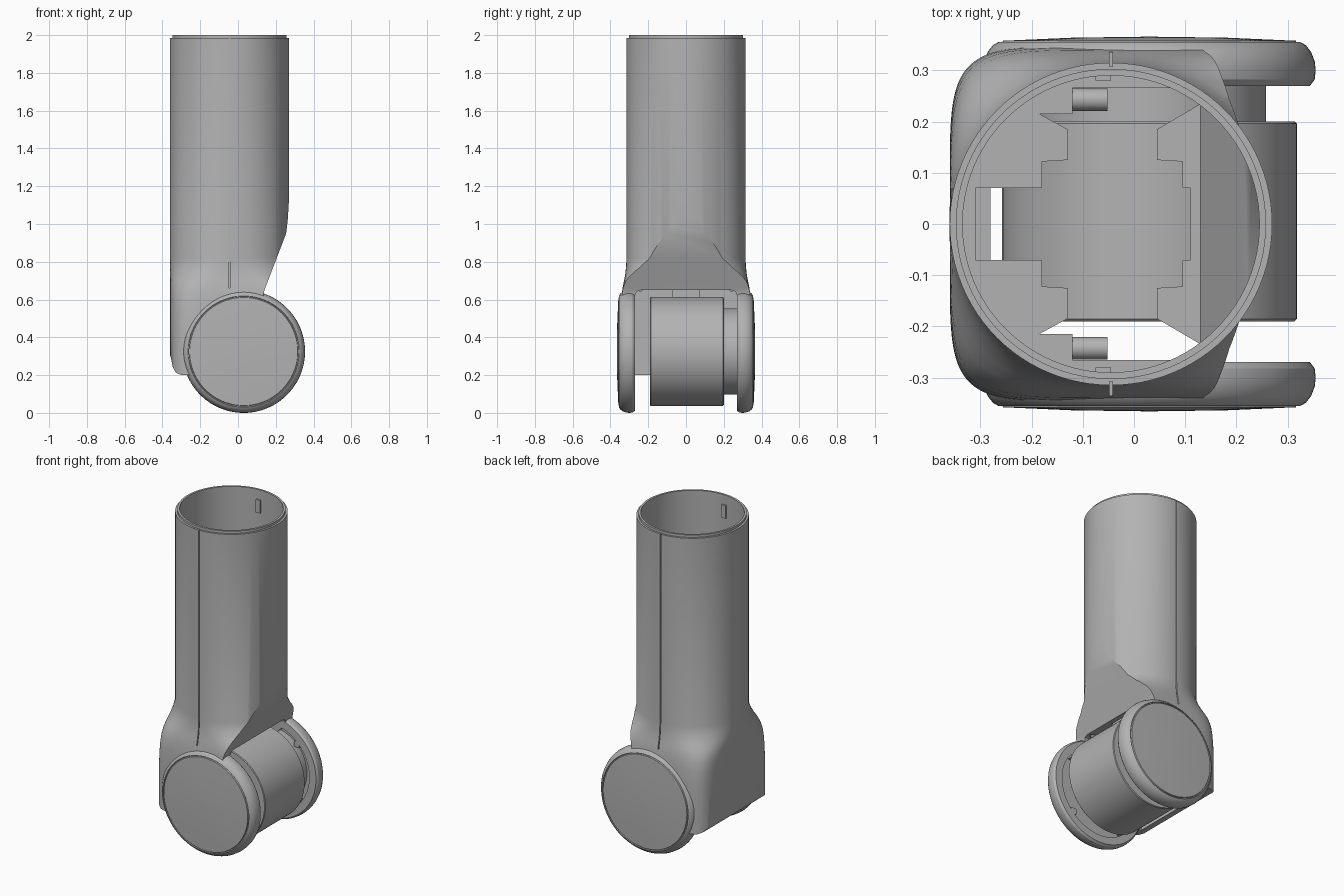
import bpy, bmesh, math
from mathutils import Vector

cube = bpy.data.objects.get("Cube")
if cube:
    bpy.data.objects.remove(cube, do_unlink=True)

GREY = (0.45, 0.45, 0.45, 1)
grey = bpy.data.materials.new("plain grey")
grey.use_nodes = True
grey.diffuse_color = GREY
grey.node_tree.nodes["Principled BSDF"].inputs["Base Color"].default_value = GREY

TUBE_X, TUBE_R, BORE_R = -0.045, 0.315, 0.29
JOINT_X, JOINT_Z = 0.03, 0.325
LEFT_X = -0.36


def finish(name, bm):
    bmesh.ops.recalc_face_normals(bm, faces=bm.faces)
    mesh = bpy.data.meshes.new(name)
    bm.to_mesh(mesh)
    bm.free()
    mesh.materials.append(grey)
    ob = bpy.data.objects.new(name, mesh)
    bpy.context.collection.objects.link(ob)
    return ob


def loft(name, rings, closed=False):
    """Skin a list of rings; cap the ends, or join last to first."""
    bm = bmesh.new()
    rows = [[bm.verts.new(p) for p in ring] for ring in rings]
    n = len(rows[0])
    pairs = list(zip(rows, rows[1:]))
    if closed:
        pairs.append((rows[-1], rows[0]))
    for a, b in pairs:
        for i in range(n):
            j = (i + 1) % n
            bm.faces.new((a[i], a[j], b[j], b[i]))
    if not closed:
        bm.faces.new(rows[0])
        bm.faces.new(rows[-1])
    return finish(name, bm)


def prism(name, pts, axis, lo, hi):
    """Extrude a 2D outline along an axis."""
    place = {"x": lambda p, d: (d, p[0], p[1]),
             "y": lambda p, d: (p[0], d, p[1]),
             "z": lambda p, d: (p[0], p[1], d)}[axis]
    return loft(name, [[place(p, d) for p in pts] for d in (lo, hi)])


def box(name, lo, hi):
    rect = [(lo[0], lo[1]), (hi[0], lo[1]), (hi[0], hi[1]), (lo[0], hi[1])]
    return prism(name, rect, "z", lo[2], hi[2])


def circle(cx, cy, r, n=96):
    return [(cx + r * math.cos(2 * math.pi * i / n),
             cy + r * math.sin(2 * math.pi * i / n)) for i in range(n)]


def joint_lathe(name, profile, side=1):
    """Turn (radius, y) pairs around the joint axis."""
    rings = [[(x, side * y, z) for x, z in circle(JOINT_X, JOINT_Z, r)]
             for r, y in profile]
    return loft(name, rings)


def section(z, t):
    """Round tube section (t=0) swelling to a rounded box (t=1)."""
    a = TUBE_R + t * 0.045
    b = TUBE_R + t * 0.033
    e = 2 / (2 + 4 * t)
    ring = []
    for i in range(96):
        ang = 2 * math.pi * i / 96
        c, s = math.cos(ang), math.sin(ang)
        ring.append((LEFT_X + a + a * math.copysign(abs(c) ** e, c),
                     b * math.copysign(abs(s) ** e, s), z))
    return ring


def boolean(ob, other, op="DIFFERENCE"):
    mod = ob.modifiers.new("cut", "BOOLEAN")
    mod.operation, mod.object, mod.solver = op, other, "EXACT"
    bpy.context.view_layer.objects.active = ob
    bpy.ops.object.modifier_apply(modifier=mod.name)
    bpy.data.objects.remove(other, do_unlink=True)


# Outer shell: swelling loft trimmed by its side outline
stations = [(0.1, 1), (0.45, 1), (0.52, 0.96), (0.58, 0.88), (0.63, 0.76),
            (0.67, 0.58), (0.7, 0.4), (0.73, 0.22), (0.77, 0.08), (0.82, 0), (1.985, 0)]
body = loft("arm_shell", [section(z, t) for z, t in stations])
outline = [(-0.4, 2.1), (-0.37, 0.34), (-0.355, 0.29), (-0.345, 0.24), (-0.328, 0.212),
           (-0.3, 0.2), (-0.25, 0.2), (-0.02, 0.18), (0.03, 0.5), (0.13, 0.6),
           (0.14, 0.65), (0.255, 0.95), (0.264, 1.03), (0.274, 1.2), (0.274, 2.1)]
boolean(body, prism("outline", outline, "y", -0.5, 0.5), "INTERSECT")

# Hollow bore following the slanted wall
bore = prism("bore", circle(TUBE_X, 0, BORE_R), "z", 0.69, 2.1)
inner = [(-0.4, 0.5), (0.06, 0.5), (0.225, 0.95), (0.246, 1.2), (0.246, 2.2), (-0.4, 2.2)]
boolean(bore, prism("inner", inner, "y", -0.5, 0.5), "INTERSECT")
boolean(body, bore)

# Fork gap with rounded upper corners
arch = [(-0.27, -0.1), (0.27, -0.1), (0.27, 0.62), (0.262, 0.642), (0.24, 0.65),
        (-0.24, 0.65), (-0.262, 0.642), (-0.27, 0.62)]
boolean(body, prism("gap", arch, "x", -0.28, 0.6))

# Stepped opening through the floor
half = [(-0.31, 0.07), (-0.18, 0.07), (-0.18, 0.122), (-0.13, 0.125), (-0.13, 0.185),
        (-0.185, 0.215), (-0.12, 0.215), (-0.12, 0.266), (0.09, 0.266), (0.13, 0.235),
        (0.045, 0.185), (0.045, 0.125), (0.095, 0.122), (0.095, 0.07), (0.11, 0.07)]
opening = half + [(x, -y) for x, y in reversed(half)]
boolean(body, prism("opening", opening, "z", 0.6, 0.75))

# Seam grooves down the front and back
for s in (-1, 1):
    ys = sorted((s * 0.308, s * 0.5))
    boolean(body, box("seam", (TUBE_X - 0.003, ys[0], 0.66), (TUBE_X + 0.003, ys[1], 2.1)))

# Raised lip on the open end
lip = [(0.303, 1.97), (0.303, 2.0), (BORE_R, 2.0), (BORE_R, 1.97)]
rim = loft("top_lip", [[(x, y, z) for x, y in circle(TUBE_X, 0, r)] for r, z in lip], True)

# Round cheeks with grooved cap and recessed inner face
cheek = [(0.002, 0.366), (0.15, 0.364), (0.286, 0.358), (0.288, 0.35), (0.292, 0.35),
         (0.294, 0.356), (0.306, 0.349), (0.316, 0.336), (0.323, 0.318), (0.325, 0.3),
         (0.323, 0.282), (0.314, 0.27), (0.268, 0.27), (0.268, 0.305), (0.002, 0.305)]
parts = [body, rim]
for s, word in ((-1, "front"), (1, "back")):
    parts.append(joint_lathe(word + "_cheek", cheek, s))
    # Guide peg beside the floor opening and latch clip inside the tube
    parts.append(prism(word + "_peg", circle(s * 0.243, 0.665, 0.022, 24), "x", -0.14, -0.052))
    ys = sorted((s * 0.28, s * 0.3))
    parts.append(box(word + "_clip", (TUBE_X - 0.03, ys[0], 1.86), (TUBE_X, ys[1], 1.94)))
    # Locating tabs in the cheek recess
    for k in range(4):
        a = math.radians(45 + 90 * k)
        c = Vector((JOINT_X + 0.255 * math.cos(a), s * 0.29, JOINT_Z + 0.255 * math.sin(a)))
        h = Vector((0.018, 0.018, 0.018))
        parts.append(box(f"{word}_tab_{k + 1}", c - h, c + h))

# Motor drum and its smaller hub
R = 0.288
parts.append(joint_lathe("drum", [(0.002, -0.19), (R - 0.004, -0.19), (R, -0.186),
                                  (R, 0.196), (R - 0.004, 0.2), (0.002, 0.2)]))
parts.append(joint_lathe("drum_hub", [(0.002, 0.19), (0.228, 0.19), (0.228, 0.31), (0.002, 0.31)]))

# Smooth shading with sharp edges kept
bpy.context.view_layer.update()
bpy.ops.object.select_all(action="DESELECT")
for ob in parts:
    ob.select_set(True)
bpy.context.view_layer.objects.active = body
bpy.ops.object.shade_smooth_by_angle(angle=math.radians(30))
